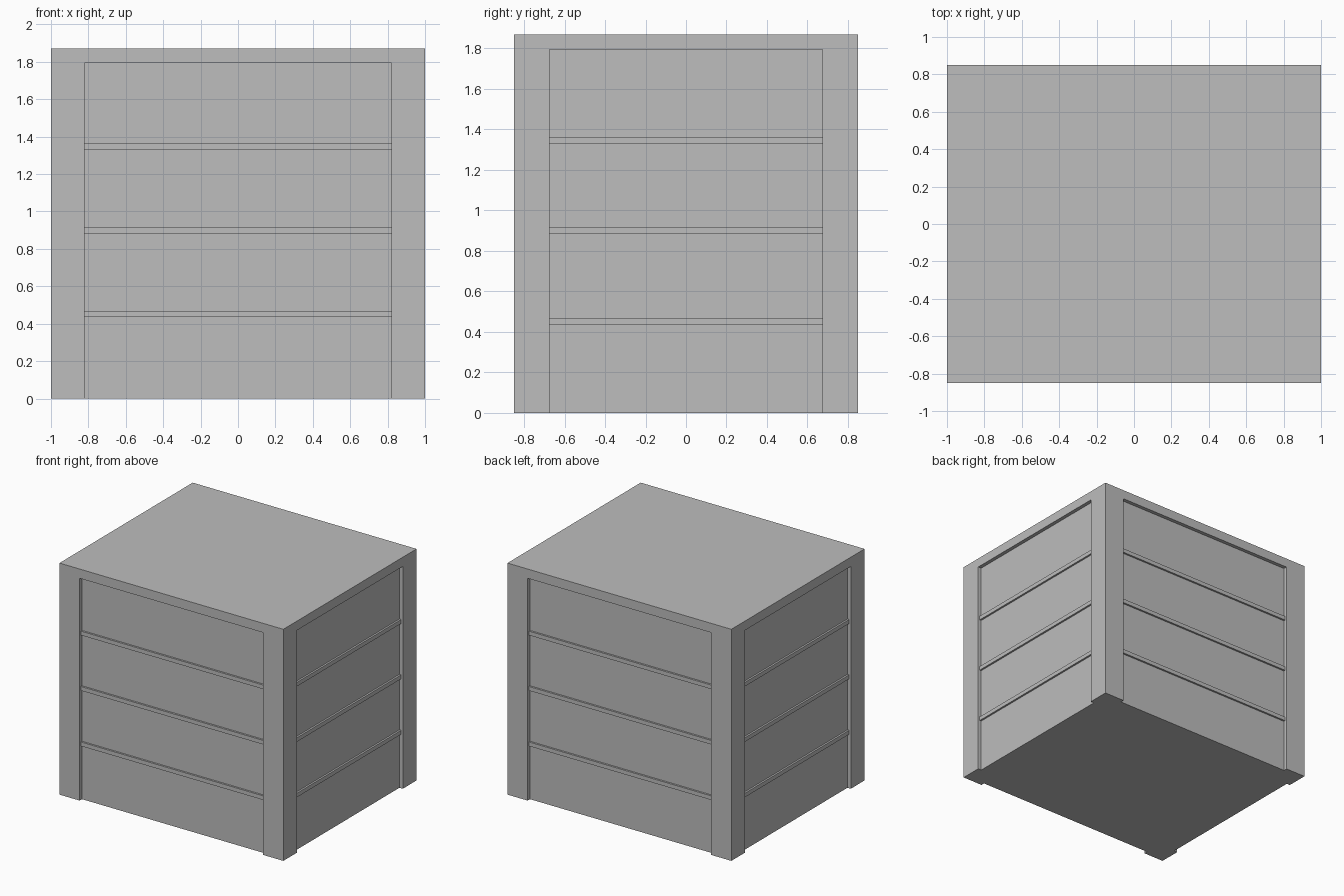
import bpy

if "Cube" in bpy.data.objects:
    bpy.data.objects.remove(bpy.data.objects["Cube"])

W, D, H = 2.0, 1.7, 1.87        # overall size
PX, PY, PZ = 0.82, 0.675, 1.795  # panel half widths and panel top
RECESS, RAIL = 0.03, 0.015      # panel depth, rail thickness

grey = bpy.data.materials.new("grey")
grey.diffuse_color = (0.51, 0.51, 0.51, 1)
grey.use_nodes = True
grey.node_tree.nodes["Principled BSDF"].inputs["Base Color"].default_value = grey.diffuse_color


def box(name, lo, hi):
    """Axis-aligned box between two corners."""
    bpy.ops.mesh.primitive_cube_add(
        size=1, location=[(a + b) / 2 for a, b in zip(lo, hi)])
    ob = bpy.context.object
    ob.name = name
    ob.scale = [b - a for a, b in zip(lo, hi)]
    bpy.ops.object.transform_apply(location=True, rotation=False, scale=True)
    ob.data.materials.append(grey)
    return ob


def side_box(name, axis, sign, inner, outer, z0, z1):
    """Box lying on one side, spanning that side's panel width."""
    a, b = sorted((sign * inner, sign * outer))
    if axis == "x":
        return box(name, (a, -PY, z0), (b, PY, z1))
    return box(name, (-PX, a, z0), (PX, b, z1))


# Solid body with corner posts and top border left standing
body = box("crate_body", (-W / 2, -D / 2, 0), (W / 2, D / 2, H))

for axis, half in (("x", W / 2), ("y", D / 2)):
    for sign in (-1, 1):
        side = {("x", 1): "right", ("x", -1): "left",
                ("y", 1): "back", ("y", -1): "front"}[axis, sign]
        floor = half - RECESS

        # Recessed panel, open at the bottom
        cutter = side_box(side + "_panel_cutter", axis, sign,
                          floor, half + 0.1, -0.1, PZ)
        cutter.hide_render = True
        cutter.hide_set(True)
        mod = body.modifiers.new(side + "_panel", "BOOLEAN")
        mod.operation = "DIFFERENCE"
        mod.solver = "EXACT"
        mod.object = cutter

        # Horizontal rails across the panel
        for i, z in enumerate((0.435, 0.883, 1.33)):
            side_box(f"{side}_rail_{i + 1}", axis, sign,
                     floor, floor + RAIL, z, z + 0.033)
